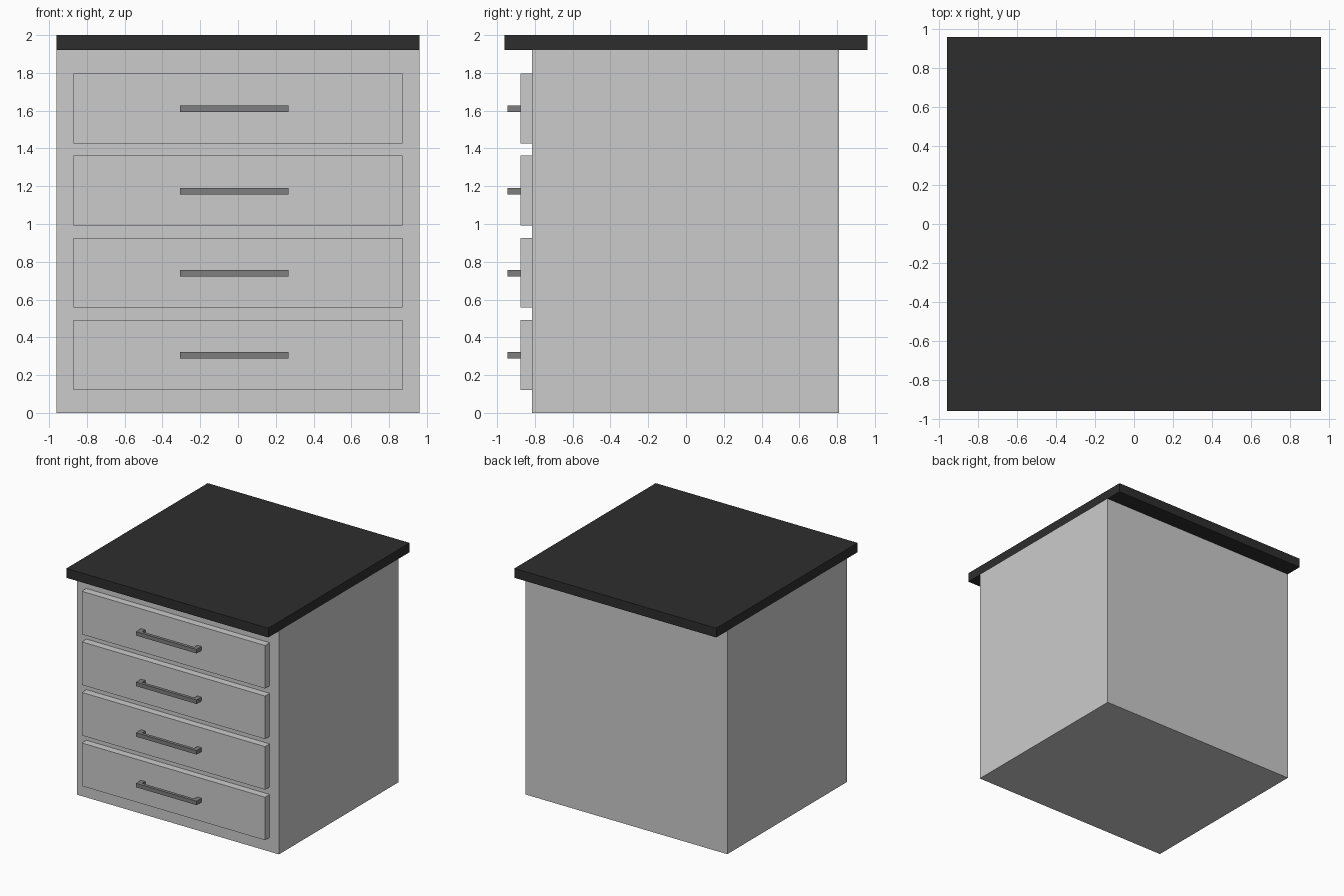
import bpy
import bmesh

if "Cube" in bpy.data.objects:
    bpy.data.objects.remove(bpy.data.objects["Cube"])


def material(name, v):
    m = bpy.data.materials.new(name)
    m.diffuse_color = (v, v, v, 1)
    m.use_nodes = True
    m.node_tree.nodes["Principled BSDF"].inputs["Base Color"].default_value = m.diffuse_color
    return m


def prism(name, outline, z0, z1, mat=None):
    """Extrude a closed xy outline from z0 up to z1."""
    bm = bmesh.new()
    face = bm.faces.new([bm.verts.new((x, y, z0)) for x, y in outline])
    ext = bmesh.ops.extrude_face_region(bm, geom=[face])
    verts = [g for g in ext["geom"] if isinstance(g, bmesh.types.BMVert)]
    bmesh.ops.translate(bm, verts=verts, vec=(0, 0, z1 - z0))
    bmesh.ops.recalc_face_normals(bm, faces=bm.faces)
    mesh = bpy.data.meshes.new(name)
    bm.to_mesh(mesh)
    bm.free()
    if mat:
        mesh.materials.append(mat)
    obj = bpy.data.objects.new(name, mesh)
    bpy.context.collection.objects.link(obj)
    return obj


def rect(x0, x1, y0, y1):
    return [(x0, y0), (x1, y0), (x1, y1), (x0, y1)]


dark = material("dark_top", 0.027)
metal = material("handle_grey", 0.21)

# Carcass and overhanging worktop
prism("cabinet_body", rect(-0.96, 0.96, -0.815, 0.81), 0, 1.92)
prism("worktop", rect(-0.96, 0.96, -0.96, 0.96), 1.92, 2.0, dark)

# U-shaped handle outline seen from above: two posts and a bar
L, R, POST = -0.308, 0.268, 0.04
FRONT, INNER, BACK = -0.945, -0.917, -0.877
handle = [(L, FRONT), (R, FRONT), (R, BACK), (R - POST, BACK),
          (R - POST, INNER), (L + POST, INNER), (L + POST, BACK), (L, BACK)]

# Four drawer fronts with handles, bottom to top
for i in range(4):
    z = 0.122 + i * 0.4347
    prism(f"drawer_front_{i + 1}", rect(-0.872, 0.872, -0.877, -0.815), z, z + 0.37)
    prism(f"drawer_handle_{i + 1}", handle, z + 0.166, z + 0.2, metal)
